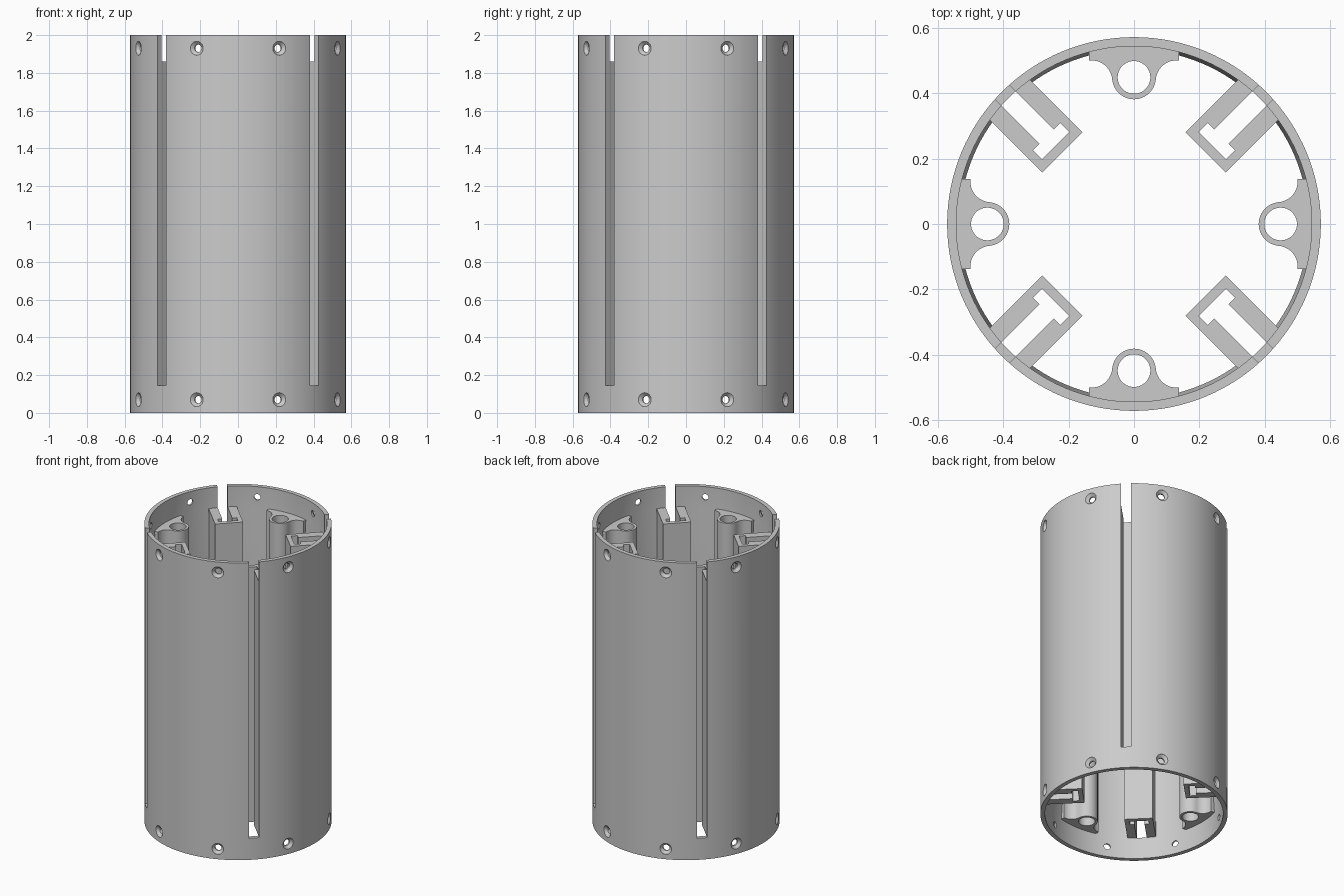
import bpy, bmesh, math
from math import sin, cos, radians
from mathutils import Matrix

if "Cube" in bpy.data.objects:
    bpy.data.objects.remove(bpy.data.objects["Cube"])

GREY = bpy.data.materials.new("plain_grey")
GREY.diffuse_color = (0.6, 0.6, 0.6, 1)
GREY.use_nodes = True
GREY.node_tree.nodes["Principled BSDF"].inputs["Base Color"].default_value = GREY.diffuse_color
SEG = 128
R_OUT, R_LIP, R_IN = 0.571, 0.543, 0.533
Z0, Z1 = 0.145, 1.86          # span of the inner fittings


def finish(name, bm):
    bmesh.ops.remove_doubles(bm, verts=bm.verts, dist=1e-5)
    bmesh.ops.recalc_face_normals(bm, faces=bm.faces)
    me = bpy.data.meshes.new(name)
    bm.to_mesh(me)
    bm.free()
    ob = bpy.data.objects.new(name, me)
    me.materials.append(GREY)
    bpy.context.collection.objects.link(ob)
    return ob


def lathe(bm, prof, seg, mat=Matrix()):
    """Revolve a closed (radius, height) profile; zero radius closes a tip."""
    rings = []
    for r, z in prof:
        if r == 0:
            v = bm.verts.new(mat @ Matrix.Translation((0, 0, z)).translation)
            rings.append([v] * seg)
        else:
            rings.append([bm.verts.new((mat @ Matrix.Translation(
                (r * cos(2 * math.pi * i / seg), r * sin(2 * math.pi * i / seg), z))).translation)
                for i in range(seg)])
    n = len(rings) if prof[0][0] else len(rings) - 1
    for k in range(n):
        a, b = rings[k], rings[(k + 1) % len(rings)]
        for i in range(seg):
            j = (i + 1) % seg
            vs = list(dict.fromkeys((a[i], a[j], b[j], b[i])))
            bm.faces.new(vs)


def smooth(ob):
    bpy.ops.object.select_all(action='DESELECT')
    ob.select_set(True)
    bpy.context.view_layer.objects.active = ob
    bpy.ops.object.shade_smooth_by_angle(angle=radians(25))


def extrude(name, loops, angle):
    """Extrude flat outlines (holes allowed) from Z0 to Z1, turned about z."""
    cu = bpy.data.curves.new(name, 'CURVE')
    cu.dimensions, cu.fill_mode = '2D', 'BOTH'
    cu.extrude = (Z1 - Z0) / 2
    for pts in loops:
        sp = cu.splines.new('POLY')
        sp.points.add(len(pts) - 1)
        for p, (x, y) in zip(sp.points, pts):
            p.co = (x, y, 0, 1)
        sp.use_cyclic_u = True
    tmp = bpy.data.objects.new("outline", cu)
    bpy.context.collection.objects.link(tmp)
    dg = bpy.context.evaluated_depsgraph_get()
    bm = bmesh.new()
    bm.from_mesh(bpy.data.meshes.new_from_object(tmp.evaluated_get(dg)))
    bpy.data.objects.remove(tmp)
    bm.transform(Matrix.Rotation(angle, 4, 'Z') @ Matrix.Translation((0, 0, (Z0 + Z1) / 2)))
    ob = finish(name, bm)
    smooth(ob)
    return ob


def mirrored(half):
    return half + [(u, -v) for u, v in reversed(half) if abs(v) > 1e-6]


# Tube wall with wider sockets tapering in at both ends
bm = bmesh.new()
lathe(bm, [(R_OUT, 0), (R_OUT, 2), (R_LIP, 2), (R_LIP, Z1), (R_IN, 1.73),
           (R_IN, 0.27), (R_LIP, Z0), (R_LIP, 0)], SEG)
wall = finish("tube_wall", bm)

# Cutter: four long slots open at the top
bm = bmesh.new()
for k in range(4):
    m = (Matrix.Rotation(radians(45 + 90 * k), 4, 'Z')
         @ Matrix.Translation((0.55, 0, (Z0 + 2.1) / 2))
         @ Matrix.Diagonal((0.2, 0.062, 2.1 - Z0, 1)))
    bmesh.ops.create_cube(bm, size=1, matrix=m)
slots = finish("slot_cutter", bm)

# Cutter: countersunk screw holes, eight at each end
bm = bmesh.new()
for z in (0.07, 1.93):
    for k in range(8):
        m = (Matrix.Rotation(radians(22.5 + 45 * k), 4, 'Z')
             @ Matrix.Translation((0, 0, z)) @ Matrix.Rotation(radians(90), 4, 'Y'))
        lathe(bm, [(0, 0.5), (0.02, 0.5), (0.02, 0.553), (0.037, 0.57),
                   (0.037, 0.62), (0, 0.62)], 24, m)
holes = finish("hole_cutter", bm)

bpy.context.view_layer.objects.active = wall
for cutter in (slots, holes):
    cutter.hide_render = True
    mod = wall.modifiers.new("cut", 'BOOLEAN')
    mod.operation, mod.solver, mod.object = 'DIFFERENCE', 'EXACT', cutter
    bpy.ops.object.modifier_apply(modifier=mod.name)
    bpy.data.objects.remove(cutter)
smooth(wall)

# T-slot rails behind the wall slots
rail = mirrored([(0.31, 0.087), (0.541, 0.087), (0.549, 0.031),
                 (0.378, 0.031), (0.378, 0.059), (0.339, 0.059)])
# Outline runs around the outside, then back along the channel
for k in range(4):
    extrude("t_slot_rail", [rail], radians(45 + 90 * k))

# Rod bosses flared into the wall
CU, RB, RH = 0.448, 0.067, 0.05
FU, FV, RF = 0.4365, 0.13, 0.0635
join = math.atan2(FV, FU - CU)
half = [(CU + RB * cos(a), RB * sin(a)) for a in
        [math.pi + (join - math.pi) * i / 12 for i in range(13)]]
half[0] = (CU - RB, 0)
start = join - math.pi
half += [(FU + RF * cos(a), FV + RF * sin(a)) for a in
         [start * (1 - i / 12) for i in range(1, 13)]]
half.append((0.5, 0.137))
half += [(0.545 * cos(radians(d)), 0.545 * sin(radians(d))) for d in (14.6, 11, 7.3, 3.6, 0)]
bore = [(CU + RH * cos(2 * math.pi * i / 40), RH * sin(2 * math.pi * i / 40)) for i in range(40)]
for k in range(4):
    extrude("rod_boss", [mirrored(half), bore], radians(90 * k))
